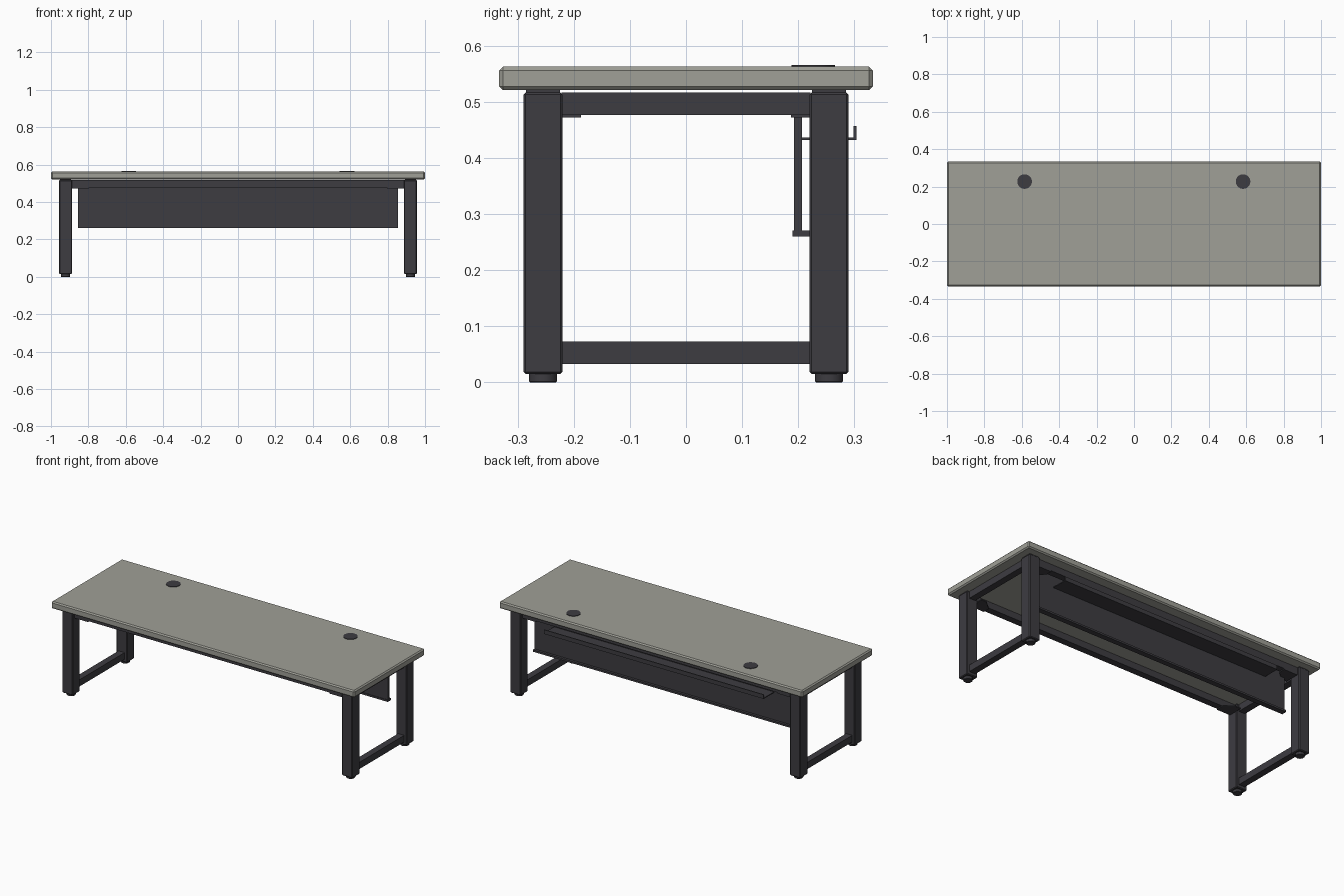
import bpy, bmesh
from mathutils import Matrix, Vector

old = bpy.data.objects.get("Cube")
if old:
    bpy.data.objects.remove(old, do_unlink=True)


def material(name, color):
    mat = bpy.data.materials.new(name)
    mat.use_nodes = True
    mat.diffuse_color = color
    mat.node_tree.nodes["Principled BSDF"].inputs["Base Color"].default_value = color
    return mat


TOP = material("warm grey laminate", (0.35, 0.35, 0.31, 1))
STEEL = material("charcoal steel", (0.047, 0.045, 0.053, 1))


def finish(name, bm, mat, bevel=0):
    bmesh.ops.recalc_face_normals(bm, faces=bm.faces)
    mesh = bpy.data.meshes.new(name)
    bm.to_mesh(mesh)
    bm.free()
    mesh.materials.append(mat)
    obj = bpy.data.objects.new(name, mesh)
    bpy.context.collection.objects.link(obj)
    if bevel:
        mod = obj.modifiers.new("Bevel", "BEVEL")
        mod.width = bevel
        mod.segments = 1
    return obj


def box(name, x, y, z, mat=STEEL, bevel=0):
    """Box from (min, max) pairs on each axis."""
    bm = bmesh.new()
    bmesh.ops.create_cube(bm, size=1)
    for v in bm.verts:
        v.co = Vector([(a + b) / 2 + c * (b - a) for c, (a, b) in zip(v.co, (x, y, z))])
    return finish(name, bm, mat, bevel)


def disc(name, x, y, z0, z1, radius, bevel=0):
    bm = bmesh.new()
    bmesh.ops.create_cone(bm, cap_ends=True, segments=32, radius1=radius, radius2=radius,
                          depth=z1 - z0, matrix=Matrix.Translation((x, y, (z0 + z1) / 2)))
    for f in bm.faces:
        f.smooth = len(f.verts) == 4
    for e in bm.edges:
        e.smooth = all(len(f.verts) == 4 for f in e.link_faces)
    return finish(name, bm, STEEL, bevel)


def extrude(name, points, axis, start, end):
    """Prism of a flat outline: axis 0 takes (y, z) points, axis 2 takes (x, y) points."""
    bm = bmesh.new()
    verts = [bm.verts.new((start, a, b) if axis == 0 else (a, b, start)) for a, b in points]
    face = bm.faces.new(verts)
    made = bmesh.ops.extrude_face_region(bm, geom=[face])["geom"]
    shift = Vector((0, 0, 0))
    shift[axis] = end - start
    bmesh.ops.translate(bm, vec=shift, verts=[g for g in made if isinstance(g, bmesh.types.BMVert)])
    return finish(name, bm, STEEL)


# Table top with chamfered edges, and its cable grommets
box("table_top", (-1, 1), (-0.333, 0.333), (0.521, 0.563), TOP, 0.007)
for side, x in (("right", -0.585), ("left", 0.583)):
    disc("grommet_" + side, x, 0.227, 0.56, 0.566, 0.039)

# Legs, feet, spacers and corner gussets
LEG_X, LEG_Y, HALF = 0.922, 0.255, 0.035
for side, sx in (("right", -1), ("left", 1)):
    for end, sy in (("front", -1), ("back", 1)):
        tag = end + "_" + side
        x, y = sx * LEG_X, sy * LEG_Y
        box("leg_" + tag, (x - HALF, x + HALF), (y - HALF, y + HALF), (0.015, 0.517), STEEL, 0.004)
        disc("foot_" + tag, x, y, 0, 0.017, 0.025, 0.002)
        box("spacer_" + tag, (x - 0.03, x + 0.03), (y - 0.03, y + 0.03), (0.515, 0.523))
        cx, cy = sx * (LEG_X - HALF), sy * (LEG_Y - HALF)
        extrude("gusset_" + tag, [(cx, sy * 0.275), (cx, sy * 0.187),
                                  (cx - sx * 0.035, sy * 0.187), (cx - sx * 0.09, sy * 0.235),
                                  (cx - sx * 0.09, sy * 0.275)], 2, 0.472, 0.478)

    # Side rails joining front and back legs
    rail_x = (sx * LEG_X - 0.02, sx * LEG_X + 0.02)
    for level, z in (("lower", (0.033, 0.073)), ("upper", (0.477, 0.517))):
        box(level + "_rail_" + side, rail_x, (-0.222, 0.222), z)

# Long beams under the top
for end, sy in (("front", -1), ("back", 1)):
    y = sy * LEG_Y
    box("beam_" + end, (-0.89, 0.89), (y - 0.02, y + 0.02), (0.478, 0.517))

# Modesty panel with a folded lower edge
extrude("modesty_panel", [(0.19, 0.26), (0.222, 0.26), (0.222, 0.271), (0.207, 0.271),
                          (0.207, 0.51), (0.193, 0.51), (0.193, 0.271), (0.19, 0.271)],
        0, -0.855, 0.855)

# Cable tray folded up at its back edge
extrude("cable_tray", [(0.205, 0.432), (0.304, 0.432), (0.304, 0.457), (0.299, 0.457),
                       (0.299, 0.437), (0.205, 0.437)], 0, -0.725, 0.725)
